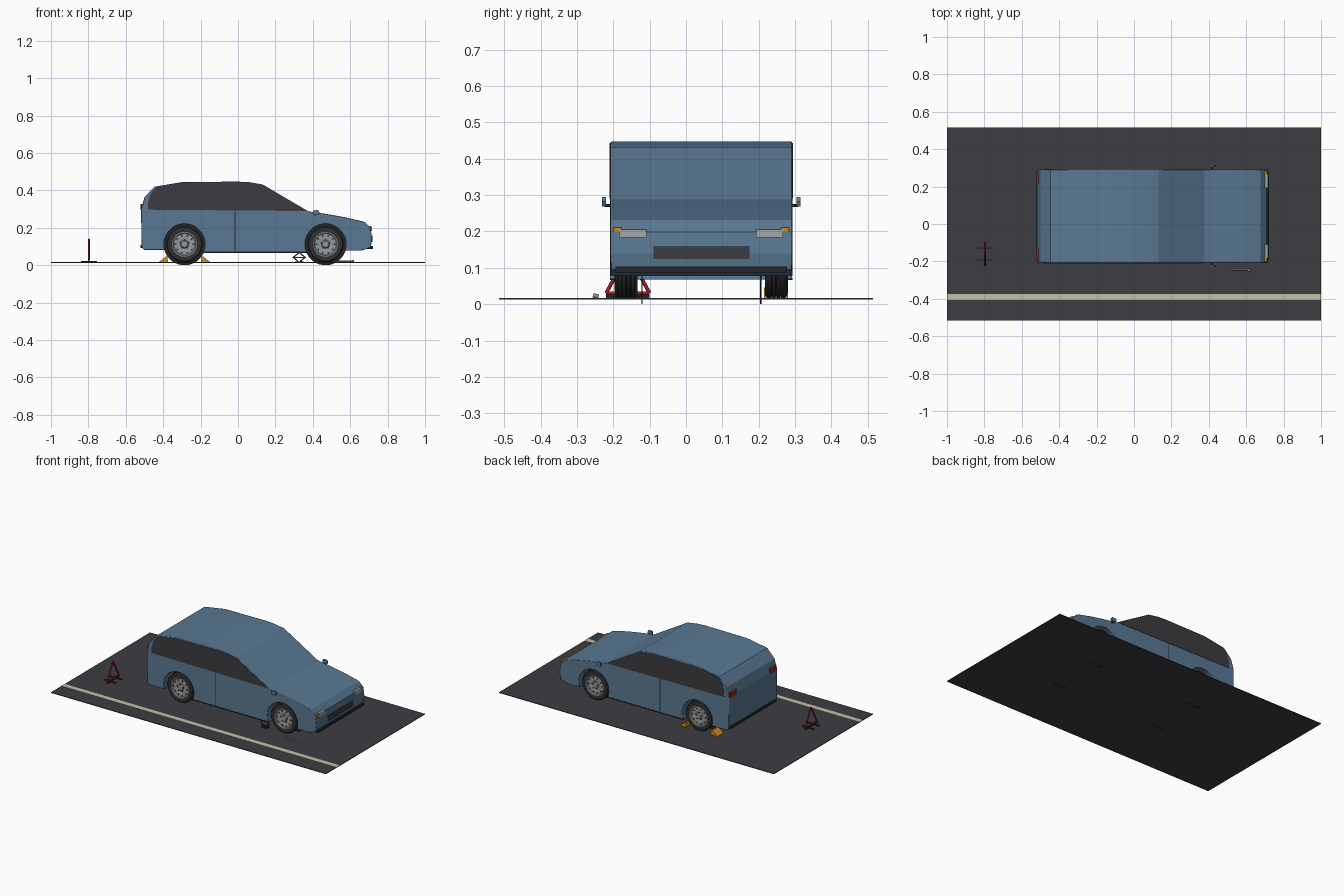
import bpy, bmesh, math
from mathutils import Vector

cube = bpy.data.objects.get("Cube")
if cube:
    bpy.data.objects.remove(cube, do_unlink=True)

MID = 0.042            # centre line of the car in y
HALF = 0.25            # half width of the body
AXLE_Z = 0.112
ARCH = 0.109
REAR_X, FRONT_X = -0.286, 0.468
ROAD = 0.0165


def material(name, r, g, b):
    m = bpy.data.materials.new(name)
    m.use_nodes = True
    m.diffuse_color = (r, g, b, 1)
    m.node_tree.nodes["Principled BSDF"].inputs["Base Color"].default_value = (r, g, b, 1)
    return m


BLUE = material("body blue", 0.10, 0.19, 0.29)
ASPHALT = material("asphalt", 0.048, 0.045, 0.053)
GLASS = material("dark glass", 0.045, 0.043, 0.05)
RUBBER = material("tyre rubber", 0.03, 0.03, 0.032)
BLACK = material("black trim", 0.018, 0.018, 0.02)
STEEL = material("wheel steel", 0.30, 0.32, 0.33)
LAMP = material("lamp grey", 0.38, 0.39, 0.40)
CREAM = material("lane cream", 0.56, 0.53, 0.41)
ORANGE = material("signal orange", 0.60, 0.26, 0.015)
RED = material("signal red", 0.38, 0.012, 0.02)


def finish(name, bm, mat, smooth=None):
    bmesh.ops.recalc_face_normals(bm, faces=bm.faces)
    mesh = bpy.data.meshes.new(name)
    bm.to_mesh(mesh)
    bm.free()
    ob = bpy.data.objects.new(name, mesh)
    bpy.context.collection.objects.link(ob)
    mesh.materials.append(mat)
    if smooth:
        bpy.ops.object.select_all(action='DESELECT')
        ob.select_set(True)
        bpy.context.view_layer.objects.active = ob
        bpy.ops.object.shade_smooth_by_angle(angle=math.radians(smooth))
    return ob


def prism(name, outline, y0, y1, mat, smooth=None):
    """Extrude an x-z outline from y0 to y1."""
    bm = bmesh.new()
    face = bm.faces.new([bm.verts.new((x, y0, z)) for x, z in outline])
    new = bmesh.ops.extrude_face_region(bm, geom=[face])["geom"]
    verts = [v for v in new if isinstance(v, bmesh.types.BMVert)]
    bmesh.ops.translate(bm, vec=(0, y1 - y0, 0), verts=verts)
    return finish(name, bm, mat, smooth)


def box(name, x0, x1, y0, y1, z0, z1, mat):
    return prism(name, [(x0, z0), (x1, z0), (x1, z1), (x0, z1)], y0, y1, mat)


def lathe(name, profile, x, z, mat, steps=40):
    """Spin a (radius, y) profile about an axle along y."""
    bm = bmesh.new()
    vs = [bm.verts.new((x + r, y, z)) for r, y in profile]
    edges = [bm.edges.new(pair) for pair in zip(vs, vs[1:])]
    bmesh.ops.spin(bm, geom=vs + edges, cent=(x, 0, z), axis=(0, 1, 0),
                   angle=math.tau, steps=steps)
    bmesh.ops.remove_doubles(bm, verts=bm.verts, dist=0.00005)
    return finish(name, bm, mat, 35)


def rod(name, a, b, radius, mat, sides=8):
    a, b = Vector(a), Vector(b)
    bm = bmesh.new()
    bmesh.ops.create_cone(bm, cap_ends=True, segments=sides, radius1=radius,
                          radius2=radius, depth=(b - a).length)
    turn = (b - a).to_track_quat('Z', 'Y').to_matrix()
    bmesh.ops.rotate(bm, matrix=turn, verts=bm.verts)
    bmesh.ops.translate(bm, vec=(a + b) / 2, verts=bm.verts)
    return finish(name, bm, mat, 50)


def arch(cx, z_in, z_out, n=20):
    """Wheel arch opening, from its front foot over to its rear foot."""
    a0 = math.asin((z_in - AXLE_Z) / ARCH)
    a1 = math.pi - math.asin((z_out - AXLE_Z) / ARCH)
    angles = [a0 + (a1 - a0) * i / n for i in range(n + 1)]
    return [(cx + ARCH * math.cos(a), AXLE_Z + ARCH * math.sin(a)) for a in angles]


# Road and lane line
box("road", -1, 1, -0.515, 0.515, 0.0125, ROAD, ASPHALT)
box("lane_line", -1, 1, -0.406, -0.373, ROAD - 0.001, ROAD + 0.001, CREAM)

# Body shell
upper = [(-0.502, 0.082), (-0.516, 0.098), (-0.518, 0.30), (-0.50, 0.364),
         (-0.446, 0.42), (-0.296, 0.445), (0.0, 0.447), (0.06, 0.444),
         (0.132, 0.432), (0.377, 0.288), (0.48, 0.273), (0.57, 0.257),
         (0.677, 0.232), (0.709, 0.198), (0.717, 0.14), (0.71, 0.096), (0.66, 0.078)]
outline = upper + arch(FRONT_X, 0.078, 0.068) + arch(REAR_X, 0.068, 0.082)
body = prism("body_shell", outline, MID - HALF, MID + HALF, BLUE, 15)
bevel = body.modifiers.new("soft_edges", 'BEVEL')
bevel.width = 0.003
bevel.segments = 2
bevel.limit_method = 'ANGLE'
bevel.angle_limit = math.radians(70)

window = [(-0.483, 0.297), (-0.48, 0.335), (-0.466, 0.385), (-0.436, 0.417),
          (-0.296, 0.441), (0.0, 0.443), (0.06, 0.44), (0.13, 0.428), (0.367, 0.29)]

# Parts on both sides of the car
for s, side in ((-1, "right"), (1, "left")):
    def at(d):
        return MID + s * d

    prism(side + "_side_glass", window, at(HALF - 0.004), at(HALF + 0.002), GLASS)
    box(side + "_door_seam", -0.018, -0.014, at(HALF - 0.002), at(HALF + 0.001), 0.078, 0.29, BLACK)
    box(side + "_sill", -0.185, 0.366, at(HALF - 0.01), at(HALF + 0.001), 0.066, 0.073, BLACK)

    # Mirror
    prism(side + "_mirror", [(0.40, 0.27), (0.43, 0.268), (0.436, 0.282), (0.428, 0.295), (0.40, 0.293)],
          at(0.262), at(0.273), BLUE)
    rod(side + "_mirror_arm", (0.415, at(0.24), 0.27), (0.415, at(0.266), 0.272), 0.004, BLACK)

    # Lamps
    box(side + "_headlamp", 0.69, 0.716, at(0.151), at(0.225), 0.183, 0.206, LAMP)
    box(side + "_indicator", 0.68, 0.712, at(0.219), at(0.242), 0.198, 0.211, ORANGE)
    box(side + "_tail_lamp", -0.521, -0.49, at(0.175), at(0.24), 0.295, 0.328, RED)

    # Wheels
    for cx, end in ((REAR_X, "rear"), (FRONT_X, "front")):
        tag = side + "_" + end
        lathe(tag + "_arch_liner", [(0, at(0.162)), (0.112, at(0.162)), (0.112, at(0.165)),
                                    (0, at(0.165))], cx, AXLE_Z, BLACK)
        tread = [(0.06, at(0.176)), (0.088, at(0.176)), (0.096, at(0.184))]
        for d in (0.194, 0.206, 0.218):
            tread += [(0.096, at(d - 0.002)), (0.091, at(d - 0.001)),
                      (0.091, at(d + 0.001)), (0.096, at(d + 0.002))]
        tread += [(0.096, at(0.228)), (0.09, at(0.235)), (0.076, at(0.238)), (0.062, at(0.234))]
        lathe(tag + "_tyre", tread, cx, AXLE_Z, RUBBER)
        lathe(tag + "_rim", [(0.066, at(0.20)), (0.066, at(0.237)), (0.061, at(0.237)),
                             (0.057, at(0.230)), (0.03, at(0.233)), (0.022, at(0.229)),
                             (0.016, at(0.236)), (0, at(0.237))], cx, AXLE_Z, STEEL)
        # Vent holes in the rim
        for i in range(10):
            a = math.tau * i / 10
            hx, hz = cx + 0.048 * math.cos(a), AXLE_Z + 0.048 * math.sin(a)
            rod(tag + "_rim_hole", (hx, at(0.228), hz), (hx, at(0.2325), hz), 0.0055, RUBBER)
        # Wheel nuts
        for i in range(5):
            a = math.tau * (i + 0.25) / 5
            hx, hz = cx + 0.024 * math.cos(a), AXLE_Z + 0.024 * math.sin(a)
            rod(tag + "_wheel_nut", (hx, at(0.226), hz), (hx, at(0.235), hz), 0.004, BLACK, 6)

# Nose and tail trim
box("grille", 0.70, 0.7185, MID - 0.132, MID + 0.132, 0.124, 0.159, GLASS)
box("front_bumper_strip", 0.69, 0.721, MID - 0.236, MID + 0.236, 0.087, 0.104, BLACK)
box("rear_bumper_strip", -0.522, -0.50, MID - 0.236, MID + 0.236, 0.092, 0.108, BLACK)

# Chocks at the left rear wheel
for s, name in ((-1, "rear_chock"), (1, "front_chock")):
    near, far = REAR_X + s * 0.088, REAR_X + s * 0.138
    prism(name, [(far, ROAD), (near, ROAD), (near + s * 0.004, 0.046), (near + s * 0.012, 0.046)],
          0.215, 0.28, ORANGE)

# Scissor jack under the right sill
jx, jy = 0.327, -0.185
box("jack_base", jx - 0.022, jx + 0.022, jy - 0.016, jy + 0.016, ROAD, 0.021, BLACK)
box("jack_saddle", jx - 0.012, jx + 0.012, jy - 0.01, jy + 0.01, 0.062, 0.069, STEEL)
for s in (-1, 1):
    for z in (0.021, 0.063):
        rod("jack_arm", (jx + s * 0.006, jy, z), (jx + s * 0.032, jy, 0.042), 0.003, BLACK)
rod("jack_screw", (jx - 0.036, jy, 0.042), (jx + 0.036, jy, 0.042), 0.002, STEEL)

# Wheel wrench lying on the road
rod("wrench_handle", (0.52, -0.244, 0.021), (0.615, -0.244, 0.021), 0.004, STEEL)
rod("wrench_socket", (0.615, -0.24, 0.021), (0.615, -0.256, 0.024), 0.006, STEEL)

# Warning triangle behind the car
tx, ty = -0.797, -0.16
corners = [(tx, ty - 0.06, 0.03), (tx, ty + 0.06, 0.03), (tx, ty, 0.14)]
for i in range(3):
    rod("warning_triangle_bar", corners[i], corners[(i + 1) % 3], 0.005, RED)
rod("warning_triangle_post", (tx, ty, ROAD), (tx, ty, 0.03), 0.004, BLACK)
for y in (ty - 0.03, ty + 0.03):
    box("warning_triangle_foot", tx - 0.042, tx + 0.042, y - 0.004, y + 0.004, ROAD, 0.022, BLACK)
box("warning_triangle_base", tx - 0.004, tx + 0.004, ty - 0.06, ty + 0.06, ROAD, 0.026, BLACK)
